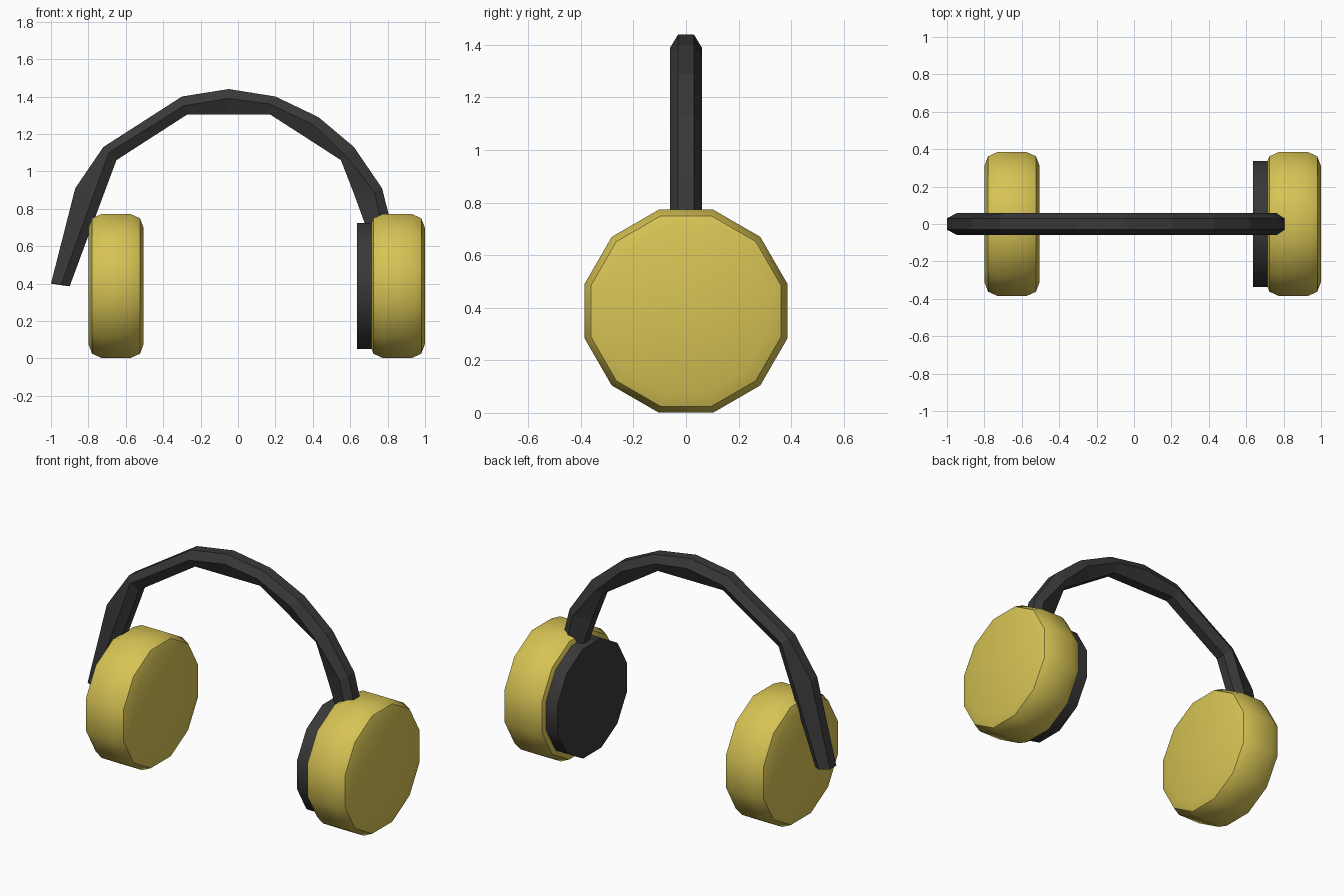
import bpy, bmesh
from math import cos, sin, pi, radians

cube = bpy.data.objects.get("Cube")
if cube:
    bpy.data.objects.remove(cube)


def material(name, color):
    m = bpy.data.materials.new(name)
    m.use_nodes = True
    m.diffuse_color = color
    m.node_tree.nodes["Principled BSDF"].inputs["Base Color"].default_value = color
    return m


yellow = material("mustard_yellow", (0.68, 0.55, 0.09, 1))
dark = material("charcoal", (0.04, 0.04, 0.04, 1))
SIDES = 12
CENTRE_Z = 0.387


def loft(name, rings, mat, smooth_angle=None):
    """Skin closed rings of points in order and cap both ends."""
    bm = bmesh.new()
    loops = [[bm.verts.new(p) for p in ring] for ring in rings]
    n = len(loops[0])
    for a, b in zip(loops, loops[1:]):
        for k in range(n):
            j = (k + 1) % n
            bm.faces.new((a[k], a[j], b[j], b[k]))
    bm.faces.new(loops[0])
    bm.faces.new(loops[-1])
    bmesh.ops.recalc_face_normals(bm, faces=bm.faces)
    mesh = bpy.data.meshes.new(name)
    bm.to_mesh(mesh)
    bm.free()
    mesh.materials.append(mat)
    ob = bpy.data.objects.new(name, mesh)
    bpy.context.collection.objects.link(ob)
    if smooth_angle:
        bpy.ops.object.select_all(action='DESELECT')
        ob.select_set(True)
        bpy.context.view_layer.objects.active = ob
        bpy.ops.object.shade_smooth_by_angle(angle=radians(smooth_angle))
    return ob


def disc(name, x, profile, mat):
    """Twelve-sided turned shape along x; profile holds (offset, flat radius)."""
    rings = []
    for dx, flat in profile:
        r = flat / cos(pi / SIDES)
        angles = [(k + 0.5) * 2 * pi / SIDES for k in range(SIDES)]
        rings.append([(x + dx, r * cos(a), CENTRE_Z + r * sin(a)) for a in angles])
    return loft(name, rings, mat, 35)


# Ear cups with rounded rims
half = [(0.148, 0.31), (0.128, 0.362), (0.075, 0.386)]
cup = [(-x, r) for x, r in half] + half[::-1]
disc("right_ear_cup", -0.652, cup, yellow)
disc("left_ear_cup", 0.852, cup, yellow)

# Ear pad on the inner side of the left cup
disc("left_ear_pad", 0.637, [(0, 0.336), (0.12, 0.336)], dark)

# Headband: hexagonal section through outer, middle and inner lines
outer = [(-1, .4), (-.87, .91), (-.72, 1.13), (-.3, 1.4), (-.05, 1.44),
         (.2, 1.4), (.43, 1.29), (.62, 1.13), (.77, .91), (.9, .4)]
middle = [(-.945, .395), (-.77, .88), (-.69, 1.1), (-.29, 1.35), (-.05, 1.39),
          (.17, 1.36), (.4, 1.25), (.57, 1.09), (.73, .89), (.845, .395)]
inner = [(-.9, .385), (-.73, .845), (-.65, 1.06), (-.27, 1.305), (-.05, 1.305),
         (.17, 1.305), (.36, 1.183), (.55, 1.06), (.62, .88), (.8, .385)]
W, N = 0.06, 0.03
rings = []
for o, m, i in zip(outer, middle, inner):
    section = [(o, -N), (o, N), (m, W), (i, N), (i, -N), (m, -W)]
    rings.append([(p[0], y, p[1]) for p, y in section])
loft("headband", rings, dark)
